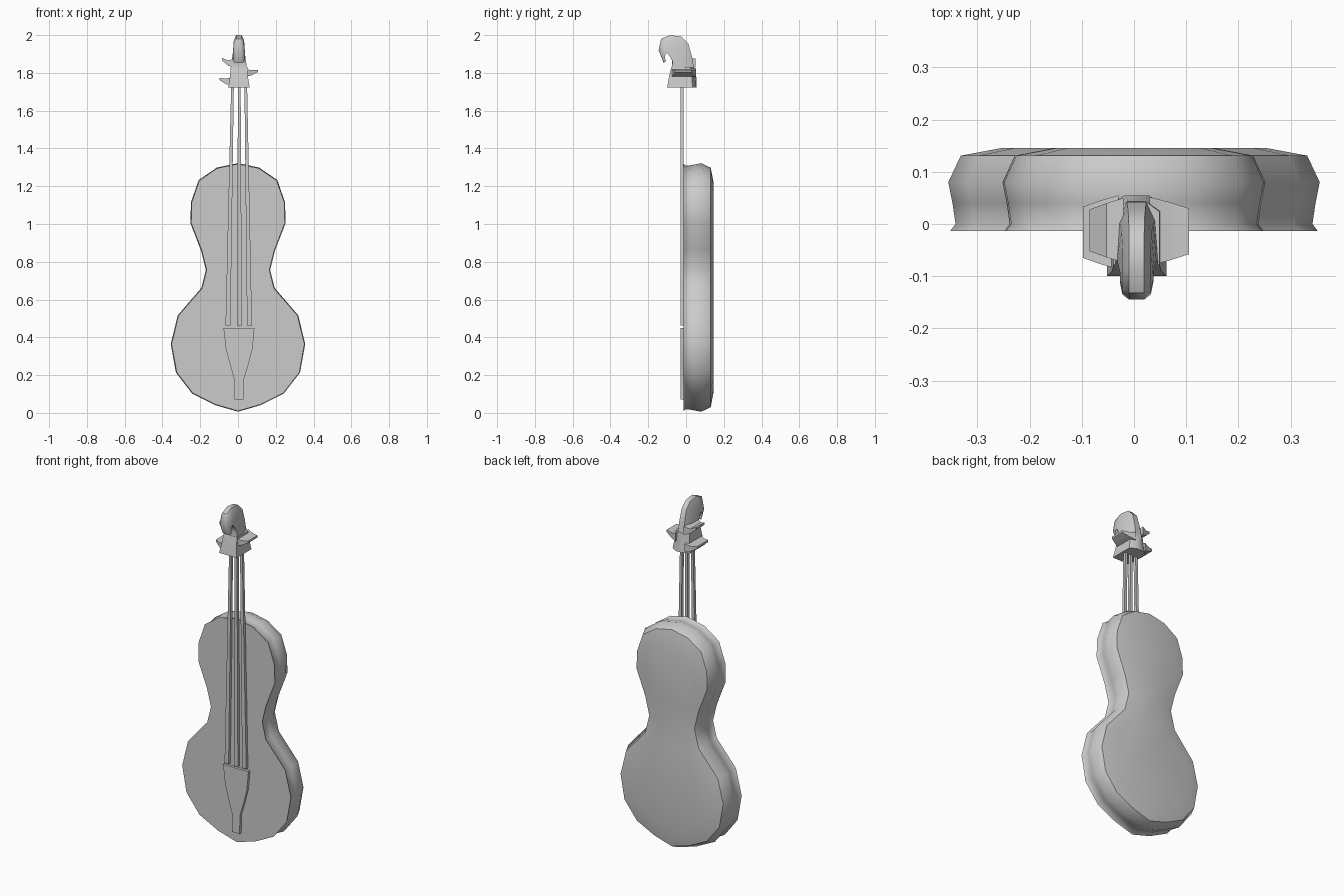
import bpy, bmesh, math
from mathutils import Vector

if "Cube" in bpy.data.objects:
    bpy.data.objects.remove(bpy.data.objects["Cube"])


def loft(name, rings, smooth=40):
    """Skin a list of equal-length closed rings and cap both ends."""
    bm = bmesh.new()
    vs = [[bm.verts.new(p) for p in r] for r in rings]
    n = len(rings[0])
    for a, b in zip(vs, vs[1:]):
        for i in range(n):
            j = (i + 1) % n
            bm.faces.new((a[i], a[j], b[j], b[i]))
    bm.faces.new(vs[0])
    bm.faces.new(vs[-1])
    bmesh.ops.recalc_face_normals(bm, faces=bm.faces[:])
    me = bpy.data.meshes.new(name)
    bm.to_mesh(me)
    bm.free()
    ob = bpy.data.objects.new(name, me)
    bpy.context.collection.objects.link(ob)
    bpy.ops.object.select_all(action='DESELECT')
    bpy.context.view_layer.objects.active = ob
    ob.select_set(True)
    bpy.ops.object.shade_smooth_by_angle(angle=math.radians(smooth))
    return ob


def inset(pts, d):
    """Move a counter-clockwise outline inwards along its normals."""
    out = []
    for i, p in enumerate(pts):
        t = (pts[(i + 1) % len(pts)] - pts[i - 1]).normalized()
        out.append(p + Vector((-t.y, t.x)) * d)
    return out


# Body: mirrored half outline, lofted from the front plate to the rounded back
half = [(0, .01), (.12, .045), (.24, .105), (.325, .215), (.352, .365),
        (.315, .515), (.19, .66), (.166, .757), (.192, .86), (.248, 1.005),
        (.245, 1.115), (.205, 1.23), (.11, 1.295), (0, 1.318)]
outline = [Vector(p) for p in half] + [Vector((-x, z)) for x, z in half[-2:0:-1]]
layers = [(-.013, 0), (.0, .010), (.04, .004), (.08, -.004), (.131, .02), (.146, .10)]
loft("body", [[(p.x, y, p.y) for p in inset(outline, d)] for y, d in layers], 50)

# Tailpiece
tail = [(-.018, .07), (.03, .07), (.032, .18), (.055, .255), (.077, .34), (.087, .45),
        (-.077, .45), (-.064, .34), (-.042, .255), (-.02, .18)]
loft("tailpiece", [[(x, y, z) for x, z in tail] for y in (-.005, -.028)], 30)

# Strings, wider at the tailpiece end
for i, (xb, xt) in enumerate([(-.053, -.029), (.007, .007), (.061, .041)]):
    rings = []
    for x, z, w in ((xb, .462, .013), (xt, 1.74, .007)):
        rings.append([(x - w, -.013, z), (x + w, -.013, z),
                      (x + w, -.03, z), (x - w, -.03, z)])
    loft(f"string_{i + 1}", rings, 30)

# Pegbox: flared block
CX = .005
box = [(1.722, .055, -.10, .057), (1.78, .05, -.09, .047), (1.83, .043, -.078, .044)]
loft("pegbox", [[(CX - w, yf, z), (CX + w, yf, z), (CX + w, yb - .02, z),
                 (CX + w * .4, yb, z), (CX - w * .4, yb, z), (CX - w, yb - .02, z)]
                for z, yb, yf, w in box], 35)

# Scroll: sections running from outer edge to inner edge of the hook
sections = [  # outer y,z, inner y,z, half width
    (.043, 1.82, -.078, 1.82, .042), (.032, 1.885, -.07, 1.86, .038),
    (.012, 1.955, -.084, 1.884, .034), (-.025, 1.992, -.094, 1.90, .032),
    (-.085, 2.0, -.10, 1.907, .032), (-.132, 1.98, -.106, 1.903, .032),
    (-.145, 1.92, -.112, 1.888, .032), (-.118, 1.852, -.108, 1.86, .028)]
rings = []
for oy, oz, iy, iz, w in sections:
    ring = []
    for f, k in ((0, .45), (.3, .85), (1, 1)):
        ring.append((w * k, oy + (iy - oy) * f, oz + (iz - oz) * f))
    rings.append([(CX + a, y, z) for a, y, z in ring] +
                 [(CX - a, y, z) for a, y, z in reversed(ring)])
loft("scroll", rings, 50)

# Pegs: flat wedges broad in depth, alternating sides
for i, (x0, z0, x1, z1, ya, yb) in enumerate([
        (-.03, 1.755, -.098, 1.768, -.065, .033),
        (.03, 1.80, .105, 1.81, -.058, .03),
        (-.02, 1.852, -.085, 1.873, -.052, .028)]):
    rings = []
    for x, z, h, e in ((x0, z0, .024, .022), ((x0 + x1) / 2, z0, .014, .012), (x1, z1, .006, 0)):
        rings.append([(x, ya - e, z - h), (x, yb + e, z - h),
                      (x, yb + e, z + h), (x, ya - e, z + h)])
    loft(f"peg_{i + 1}", rings, 35)
